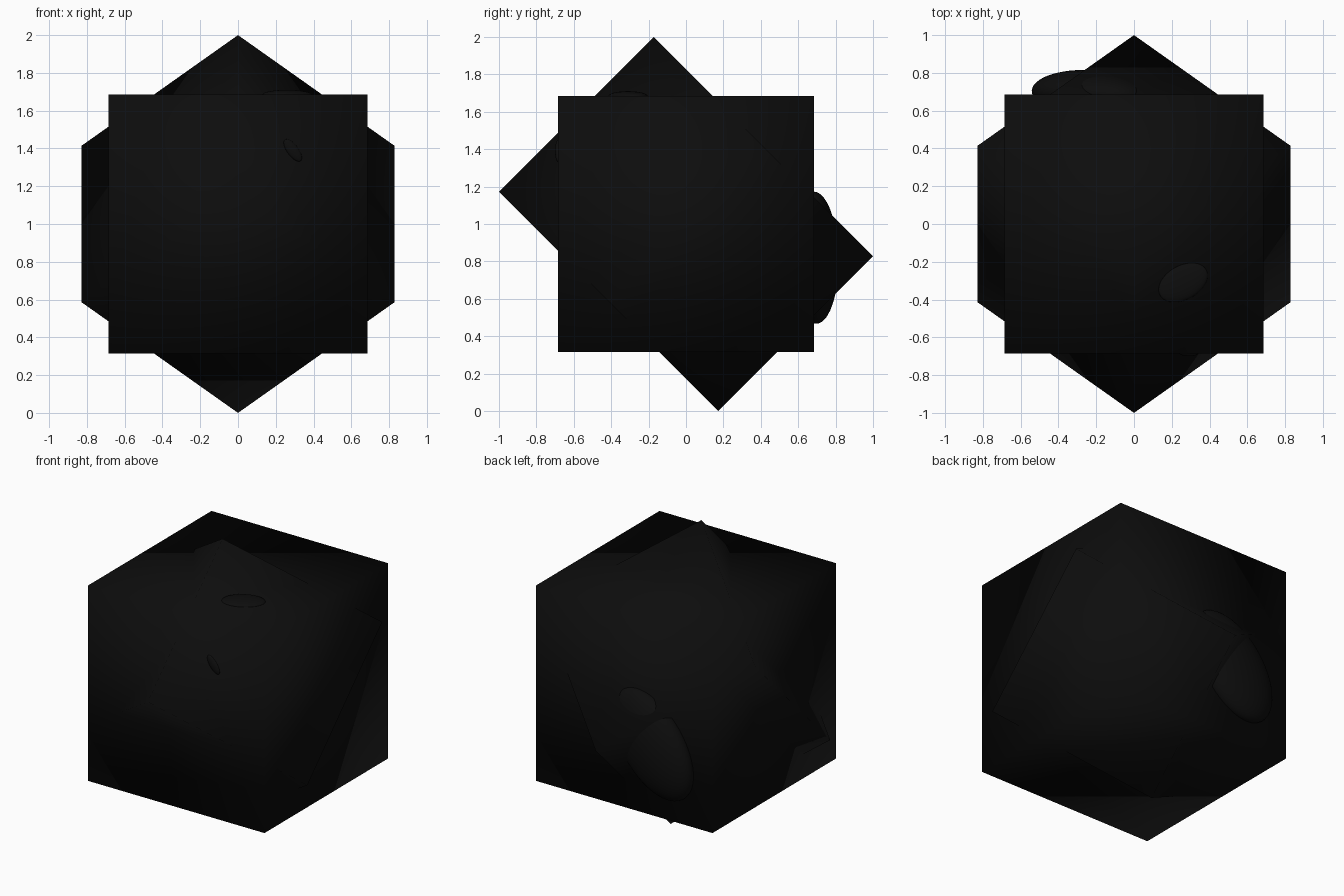
import bpy
from mathutils import Vector, Matrix

if "Cube" in bpy.data.objects:
    bpy.data.objects.remove(bpy.data.objects["Cube"])

CENTRE = Vector((0, 0, 1))

black = bpy.data.materials.new("near_black")
black.diffuse_color = (0.004, 0.004, 0.004, 1)
black.use_nodes = True
black.node_tree.nodes["Principled BSDF"].inputs["Base Color"].default_value = black.diffuse_color


def finish(name):
    ob = bpy.context.object
    ob.name = name
    ob.data.materials.append(black)
    bpy.ops.object.shade_smooth()
    return ob


def frame(a, c):
    """Rotation whose x axis follows a and z axis follows c."""
    c = c.normalized()
    a = (a - c * a.dot(c)).normalized()
    return Matrix((a, c.cross(a), c)).transposed().to_4x4()


# upright cube
bpy.ops.mesh.primitive_cube_add(size=1.37, location=CENTRE)
finish("upright_cube")

# smaller cube, turned so its corners poke through the faces of the first
u = Vector((0, 1, 1)).normalized()
v = Vector((0, -1, 1)).normalized()
bpy.ops.mesh.primitive_cube_add(size=1.1716)
finish("turned_cube").matrix_world = (
    Matrix.Translation(CENTRE) @ frame(Vector((1, 0, 0)) + v, u))


# rounded lobes showing through the faces
def lobe(name, pos, radii, long_axis, normal):
    bpy.ops.mesh.primitive_uv_sphere_add(segments=48, ring_count=24, radius=1)
    finish(name).matrix_world = (
        Matrix.Translation(CENTRE + Vector(pos))
        @ frame(Vector(long_axis), Vector(normal))
        @ Matrix.Diagonal((*radii, 1)))


lobe("back_lobe", (-0.23, 0.69, -0.18), (0.40, 0.25, 0.125), (0.6, 0.03, 0.8), (0.05, 1, 0))
lobe("top_lobe", (0.26, -0.31, 0.685), (0.14, 0.09, 0.025), (0.9, 0.5, 0), (0, 0, 1))
lobe("front_lobe", (0.29, -0.685, 0.39), (0.07, 0.03, 0.015), (-0.6, 0, 0.8), (0, -1, 0))
